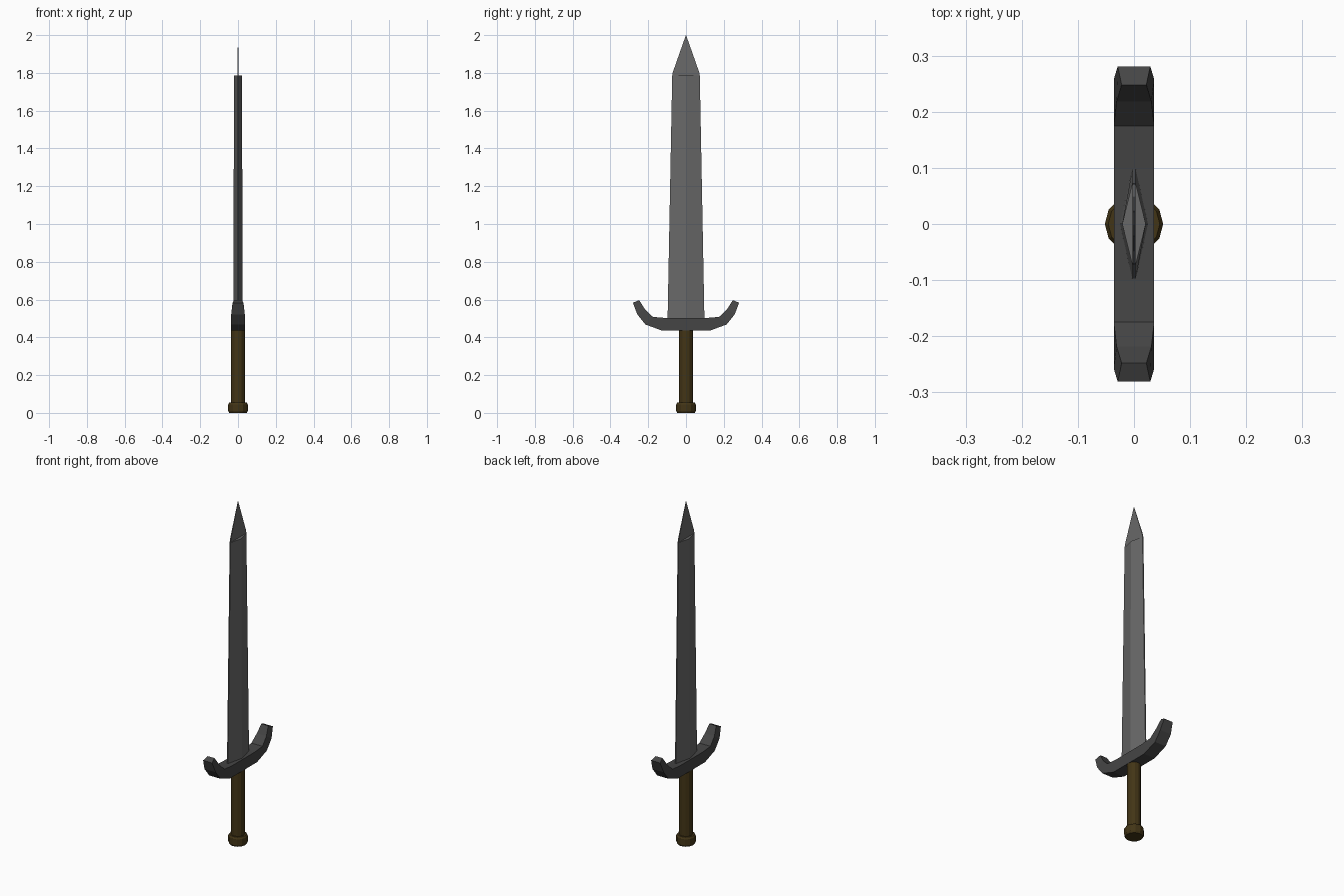
import bpy, bmesh
from math import cos, sin, pi

if "Cube" in bpy.data.objects:
    bpy.data.objects.remove(bpy.data.objects["Cube"])


def material(name, rgb):
    m = bpy.data.materials.new(name)
    m.diffuse_color = (*rgb, 1)
    m.use_nodes = True
    m.node_tree.nodes["Principled BSDF"].inputs["Base Color"].default_value = m.diffuse_color
    return m


steel = material("steel", (0.14, 0.14, 0.14))
dark_steel = material("dark_steel", (0.06, 0.06, 0.06))
wood = material("wood", (0.055, 0.035, 0.008))


def loft(name, rings, mat):
    """Skin a list of equal-length point rings and cap both ends."""
    bm = bmesh.new()
    loops = [[bm.verts.new(p) for p in ring] for ring in rings]
    for a, b in zip(loops, loops[1:]):
        for i in range(len(a)):
            j = (i + 1) % len(a)
            bm.faces.new((a[i], a[j], b[j], b[i]))
    bm.faces.new(loops[0][::-1])
    bm.faces.new(loops[-1])
    bmesh.ops.remove_doubles(bm, verts=bm.verts, dist=1e-5)
    bmesh.ops.recalc_face_normals(bm, faces=bm.faces)
    mesh = bpy.data.meshes.new(name)
    bm.to_mesh(mesh)
    bm.free()
    mesh.materials.append(mat)
    ob = bpy.data.objects.new(name, mesh)
    bpy.context.collection.objects.link(ob)
    return ob


def blade_ring(z, w, t, e=0.003):
    # diamond section with narrow flat cutting edges
    return [(e, -w, z), (t, 0, z), (e, w, z), (-e, w, z), (-t, 0, z), (-e, -w, z)]


def round_ring(z, r, n=12):
    return [(r * cos(2 * pi * i / n), r * sin(2 * pi * i / n), z) for i in range(n)]


# Blade: ridged body, then a thin flat point
loft("blade", [blade_ring(0.47, 0.098, 0.025), blade_ring(1.785, 0.073, 0.021)], steel)
loft("blade_point", [blade_ring(1.78, 0.073, 0.003),
                     blade_ring(1.80, 0.071, 0.003),
                     blade_ring(2.0, 0.0005, 0.0005, 0.0005)], steel)

# Crossguard: outer (y, z), inner (y, z), outer and inner half thickness
half = [((0.125, 0.435), (0.10, 0.502), 0.036, 0.036),
        ((0.215, 0.468), (0.175, 0.508), 0.036, 0.036),
        ((0.258, 0.522), (0.218, 0.550), 0.036, 0.031),
        ((0.281, 0.583), (0.248, 0.597), 0.029, 0.022)]


def guard_ring(station, side):
    (oy, oz), (iy, iz), to, ti = station
    return [(-to, side * oy, oz), (to, side * oy, oz),
            (ti, side * iy, iz), (-ti, side * iy, iz)]


loft("crossguard", [guard_ring(s, -1) for s in reversed(half)]
     + [guard_ring(s, 1) for s in half], dark_steel)

# Grip and pommel
loft("grip", [round_ring(0.04, 0.036), round_ring(0.445, 0.036)], wood)
loft("pommel", [round_ring(0, 0.047), round_ring(0.01, 0.052),
                round_ring(0.045, 0.052), round_ring(0.055, 0.046)], wood)
